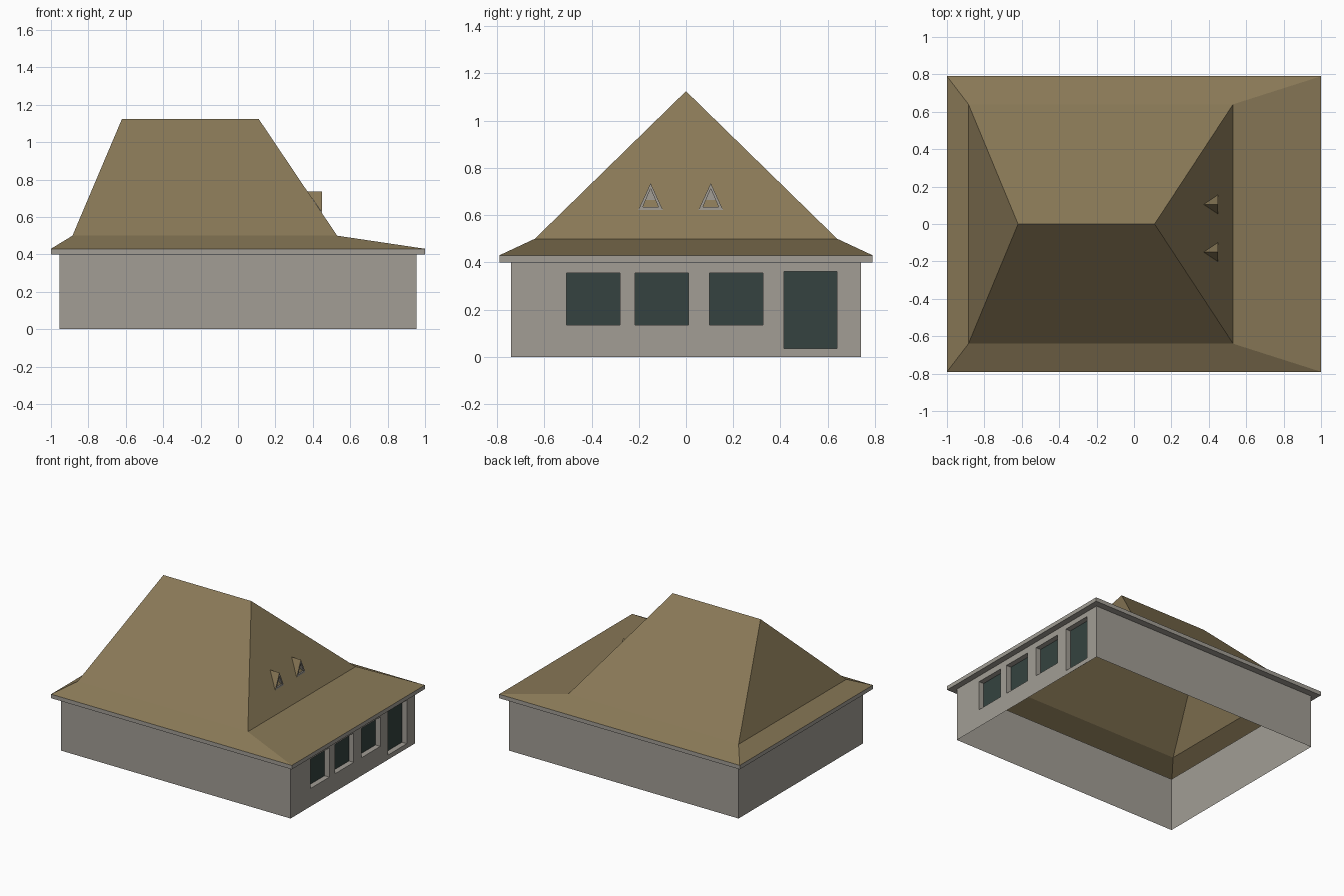
import bpy

if "Cube" in bpy.data.objects:
    bpy.data.objects.remove(bpy.data.objects["Cube"])

def material(name, color):
    m = bpy.data.materials.new(name)
    m.diffuse_color = (*color, 1)
    m.use_nodes = True
    m.node_tree.nodes["Principled BSDF"].inputs["Base Color"].default_value = m.diffuse_color
    return m

PLASTER = material("plaster", (0.36, 0.34, 0.30))
THATCH = material("roof_tan", (0.25, 0.19, 0.095))
GLASS = material("dark_glass", (0.035, 0.055, 0.05))

def build(name, faces, mat):
    """Make a mesh object from faces given as lists of points."""
    verts, index, polys = [], {}, []
    for f in faces:
        poly = []
        for p in f:
            key = tuple(round(c, 5) for c in p)
            if key not in index:
                index[key] = len(verts)
                verts.append(key)
            poly.append(index[key])
        polys.append(poly)
    me = bpy.data.meshes.new(name)
    me.from_pydata(verts, [], polys)
    me.materials.append(mat)
    ob = bpy.data.objects.new(name, me)
    bpy.context.collection.objects.link(ob)
    return ob

def rect(x0, x1, y, z):
    return [(x0, -y, z), (x1, -y, z), (x1, y, z), (x0, y, z)]

def band(a, b):
    """Quads joining two matching closed loops."""
    n = len(a)
    return [[a[i], a[(i + 1) % n], b[(i + 1) % n], b[i]] for i in range(n)]

WX, WY, EAVE, FASCIA = 0.955, 0.74, 0.40, 0.43

# Plain walls: front, back and left (the house is open underneath)
ring = band(rect(-WX, WX, WY, 0), rect(-WX, WX, WY, EAVE))
build("plain_walls", [ring[0], ring[2], ring[3]], PLASTER)

# Right wall with recessed openings: y0, y1, z0, z1
openings = [(-0.505, -0.28, 0.135, 0.355), (-0.215, 0.01, 0.135, 0.355),
            (0.10, 0.325, 0.135, 0.355), (0.415, 0.64, 0.035, 0.362)]

def panel(y0, y1, z0, z1, x=WX):
    return [(x, y0, z0), (x, y1, z0), (x, y1, z1), (x, y0, z1)]

wall, left = [], -WY
for i, (y0, y1, z0, z1) in enumerate(openings):
    wall += [panel(left, y0, 0, EAVE), panel(y0, y1, 0, z0), panel(y0, y1, z1, EAVE)]
    wall += band(panel(y0, y1, z0, z1), panel(y0, y1, z0, z1, WX - 0.04))
    build("door" if i == 3 else f"window_{i + 1}",
          [panel(y0, y1, z0, z1, WX - 0.04)], GLASS)
    left = y1
wall.append(panel(left, WY, 0, EAVE))
build("window_wall", wall, PLASTER)

# Eaves: soffit and fascia
low, high = rect(-1, 1, 0.79, EAVE), rect(-1, 1, 0.79, FASCIA)
build("eaves", band(rect(-WX, WX, WY, EAVE), low) + band(low, high), PLASTER)

# Bell-cast hip roof: shallow skirt, then steep slopes to the ridge
mid = rect(-0.885, 0.53, 0.64, 0.50)
r0, r1 = (-0.62, 0, 1.125), (0.11, 0, 1.125)
build("roof", band(high, mid) + [
    [mid[0], mid[1], r1, r0], [mid[1], mid[2], r1],
    [mid[2], mid[3], r0, r1], [mid[3], mid[0], r0]], THATCH)

# Triangular roof vents on the right slope
def slope_x(z):
    return 0.53 - (z - 0.50) * 0.42 / 0.625

def triangle(x, y, half, z0, z1):
    return [(x, y - half, z0), (x, y + half, z0), (x, y, z1)]

for name, y in (("front", -0.15), ("back", 0.105)):
    z0, z1 = 0.622, 0.735
    x = slope_x(z0) + 0.002
    outer = triangle(x, y, 0.052, z0, z1)
    inner = triangle(x, y, 0.033, 0.635, 0.712)
    deep = [(x - 0.03, p[1], p[2]) for p in inner]
    apex = (slope_x(z1), y, z1)
    build(f"{name}_dormer_roof", [[outer[0], outer[2], apex],
                                  [outer[1], apex, outer[2]]], THATCH)
    build(f"{name}_dormer_frame", band(outer, inner) + band(inner, deep) + [deep], PLASTER)
